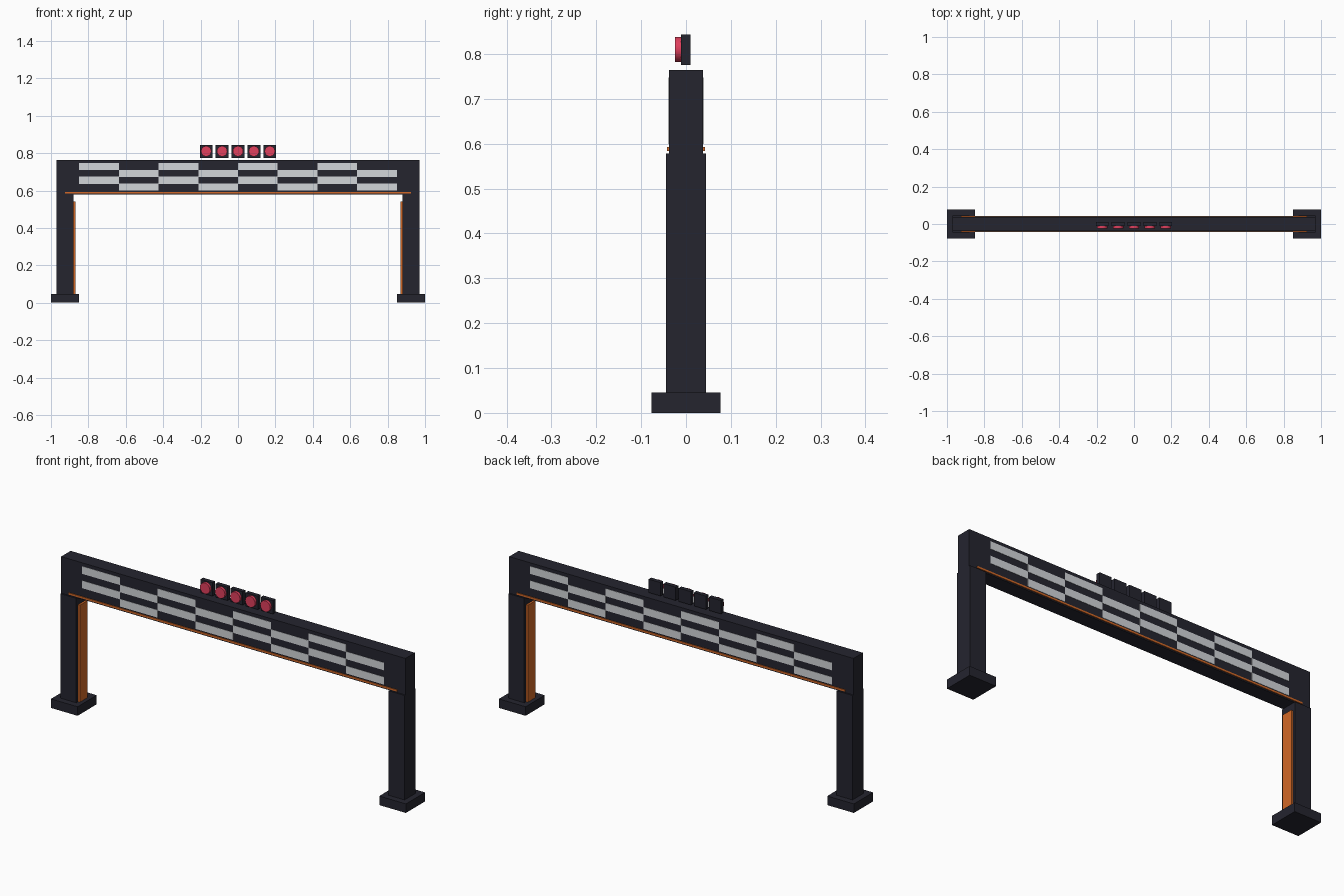
import bpy
from math import pi

cube = bpy.data.objects.get("Cube")
if cube:
    bpy.data.objects.remove(cube, do_unlink=True)


def material(name, rgb):
    m = bpy.data.materials.new(name)
    m.use_nodes = True
    colour = (*rgb, 1)
    m.diffuse_color = colour
    m.node_tree.nodes["Principled BSDF"].inputs["Base Color"].default_value = colour
    return m


DARK = material("charcoal", (0.018, 0.018, 0.028))
WHITE = material("pale grey", (0.65, 0.67, 0.70))
ORANGE = material("orange", (0.65, 0.14, 0.02))
RED = material("lamp red", (0.75, 0.05, 0.11))


def finish(name, mat):
    obj = bpy.context.object
    obj.name = name
    obj.data.materials.append(mat)
    return obj


def box(name, mat, x, y, z):
    """Box spanning the given (low, high) ranges."""
    spans = (x, y, z)
    bpy.ops.mesh.primitive_cube_add(size=1, location=[(a + b) / 2 for a, b in spans])
    obj = finish(name, mat)
    obj.scale = [b - a for a, b in spans]
    bpy.ops.object.transform_apply(location=False, rotation=False, scale=True)
    return obj


def mirrored(side, low, high):
    return tuple(sorted((side * low, side * high)))


# Legs with feet and inner light strips
for side, label in ((1, "left"), (-1, "right")):
    box(label + "_foot", DARK, mirrored(side, 0.85, 1), (-0.077, 0.077), (0, 0.046))
    box(label + "_leg", DARK, mirrored(side, 0.88, 0.97), (-0.045, 0.045), (0.046, 0.578))
    box(label + "_leg_strip", ORANGE, mirrored(side, 0.87, 0.88), (-0.03, 0.03), (0.046, 0.54))

# Crossbeam
box("crossbeam", DARK, (-0.97, 0.97), (-0.038, 0.038), (0.578, 0.764))

# Chequered panels and lower strips, the back turned half round from the front
COLUMNS, ROWS = 8, 4
WIDTH, HEIGHT, BOTTOM = 0.2125, 0.0365, 0.6
for side, label in ((-1, "front"), (1, "back")):
    box(label + "_beam_strip", ORANGE, (-0.925, 0.925), mirrored(side, 0.037, 0.042), (0.584, 0.593))
    for col in range(COLUMNS):
        for row in range(ROWS):
            if (col + row) % 2:
                x = (col - COLUMNS / 2) * WIDTH
                z = BOTTOM + row * HEIGHT
                box(f"{label}_check", WHITE, mirrored(-side, x, x + WIDTH),
                    mirrored(side, 0.037, 0.0395), (z - 0.001, z + HEIGHT + 0.001))

# Row of start lamps
for i in range(-2, 3):
    x = i * 0.085
    box("lamp_housing", DARK, (x - 0.034, x + 0.034), (-0.011, 0.01), (0.775, 0.843))
    bpy.ops.mesh.primitive_cylinder_add(vertices=16, radius=0.028, depth=0.014,
                                        location=(x, -0.017, 0.81), rotation=(pi / 2, 0, 0))
    finish("lamp_lens", RED)
    bpy.ops.object.shade_smooth_by_angle()
